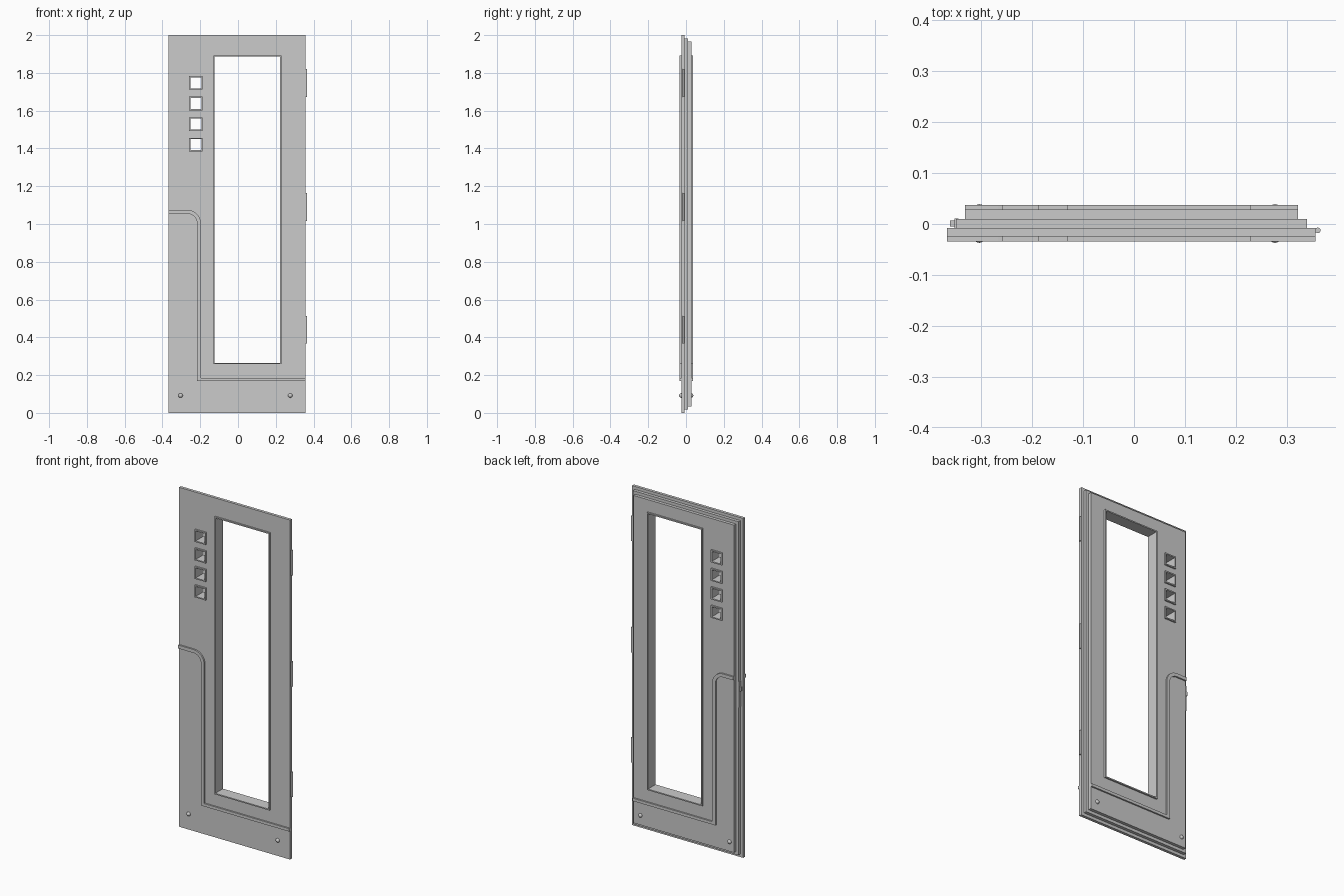
import bpy, bmesh, math
from mathutils import Matrix

if "Cube" in bpy.data.objects:
    bpy.data.objects.remove(bpy.data.objects["Cube"])


def add_mesh(name, bm):
    me = bpy.data.meshes.new(name)
    bm.to_mesh(me)
    bm.free()
    ob = bpy.data.objects.new(name, me)
    bpy.context.collection.objects.link(ob)
    return ob


def rect(x0, x1, z0, z1):
    return [(x0, z0), (x1, z0), (x1, z1), (x0, z1)]


def plate(name, loops, y0, y1):
    """Flat shape in the XZ plane (extra loops become holes), extruded y0..y1."""
    cu = bpy.data.curves.new(name, 'CURVE')
    cu.dimensions = '2D'
    cu.fill_mode = 'BOTH'
    cu.extrude = (y1 - y0) / 2
    for pts in loops:
        sp = cu.splines.new('POLY')
        sp.points.add(len(pts) - 1)
        for p, (x, z) in zip(sp.points, pts):
            p.co = (x, z, 0, 1)
        sp.use_cyclic_u = True
    tmp = bpy.data.objects.new(name, cu)
    bpy.context.collection.objects.link(tmp)
    dg = bpy.context.evaluated_depsgraph_get()
    me = bpy.data.meshes.new_from_object(tmp.evaluated_get(dg))
    bm = bmesh.new()
    bm.from_mesh(me)
    bpy.data.objects.remove(tmp)
    bpy.data.curves.remove(cu)
    bpy.data.meshes.remove(me)
    bmesh.ops.transform(bm, verts=bm.verts,
                        matrix=Matrix.Translation((0, (y0 + y1) / 2, 0)) @ Matrix.Rotation(math.pi / 2, 4, 'X'))
    bmesh.ops.remove_doubles(bm, verts=bm.verts, dist=1e-5)
    bmesh.ops.recalc_face_normals(bm, faces=bm.faces)
    for f in bm.faces:
        f.smooth = False
    return add_mesh(name, bm)


def shade(ob):
    bpy.ops.object.select_all(action='DESELECT')
    ob.select_set(True)
    bpy.context.view_layer.objects.active = ob
    bpy.ops.object.shade_smooth_by_angle()


# openings: one tall window and four small square ones
openings = [(-0.131, 0.229, 0.258, 1.893)]
openings += [(-0.259, -0.187, 1.384 + i * 0.109, 1.456 + i * 0.109) for i in range(4)]
holes = [rect(*o) for o in openings]

# three stepped door slabs
for name, y0, y1, s in (("front_slab", -0.025, -0.008, 0),
                        ("middle_slab", -0.008, 0.010, 0.0175),
                        ("back_slab", 0.010, 0.028, 0.035)):
    plate(name, [rect(-0.367 + s, 0.357 - s, s, 2 - s)] + holes, y0, y1)

# thin frames lining each opening
t = 0.007
for i, (x0, x1, z0, z1) in enumerate(openings):
    plate("window_frame" if i == 0 else f"small_window_frame_{i}",
          [rect(x0, x1, z0, z1), rect(x0 + t, x1 - t, z0 + t, z1 - t)], -0.034, 0.037)


# raised moulding that bends down and along the bottom
def arc(r):
    cx, cz = -0.267, 1.004
    return [(cx + r * math.cos(a), cz + r * math.sin(a))
            for a in (math.pi / 2 * (1 - k / 10) for k in range(11))]


def moulding(name, x0, x1, y0, y1):
    outer = [(x0, 1.074)] + arc(0.070) + [(-0.197, 0.185), (x1, 0.185)]
    inner = [(x1, 0.168), (-0.217, 0.168)] + arc(0.050)[::-1] + [(x0, 1.054)]
    plate(name, [outer + inner], y0, y1)


moulding("front_moulding", -0.367, 0.357, -0.034, -0.025)
moulding("back_moulding", -0.332, 0.322, 0.028, 0.037)

# dome bolts near the bottom on both sides
for side, y in (("front", -0.025), ("back", 0.027)):
    for lr, x in (("left", -0.304), ("right", 0.277)):
        bm = bmesh.new()
        bmesh.ops.create_uvsphere(bm, u_segments=16, v_segments=10, radius=0.012,
                                  matrix=Matrix.Translation((x, y, 0.092)) @ Matrix.Rotation(math.pi / 2, 4, 'X'))
        shade(add_mesh(f"{side}_{lr}_bolt", bm))

# hinge barrels on the right edge
for i, z in enumerate((0.44, 1.09, 1.746)):
    bm = bmesh.new()
    bmesh.ops.create_cone(bm, cap_ends=True, segments=16, radius1=0.0055, radius2=0.0055,
                          depth=0.147, matrix=Matrix.Translation((0.361, -0.0125, z)))
    shade(add_mesh(f"hinge_{i + 1}", bm))

# lock plate and latch on the stepped left edge
plate("lock_plate", [rect(-0.353, -0.345, 0.89, 1.04)], -0.008, 0.0105)
plate("latch", [rect(-0.362, -0.345, 0.985, 1.01)], -0.005, 0.007)
